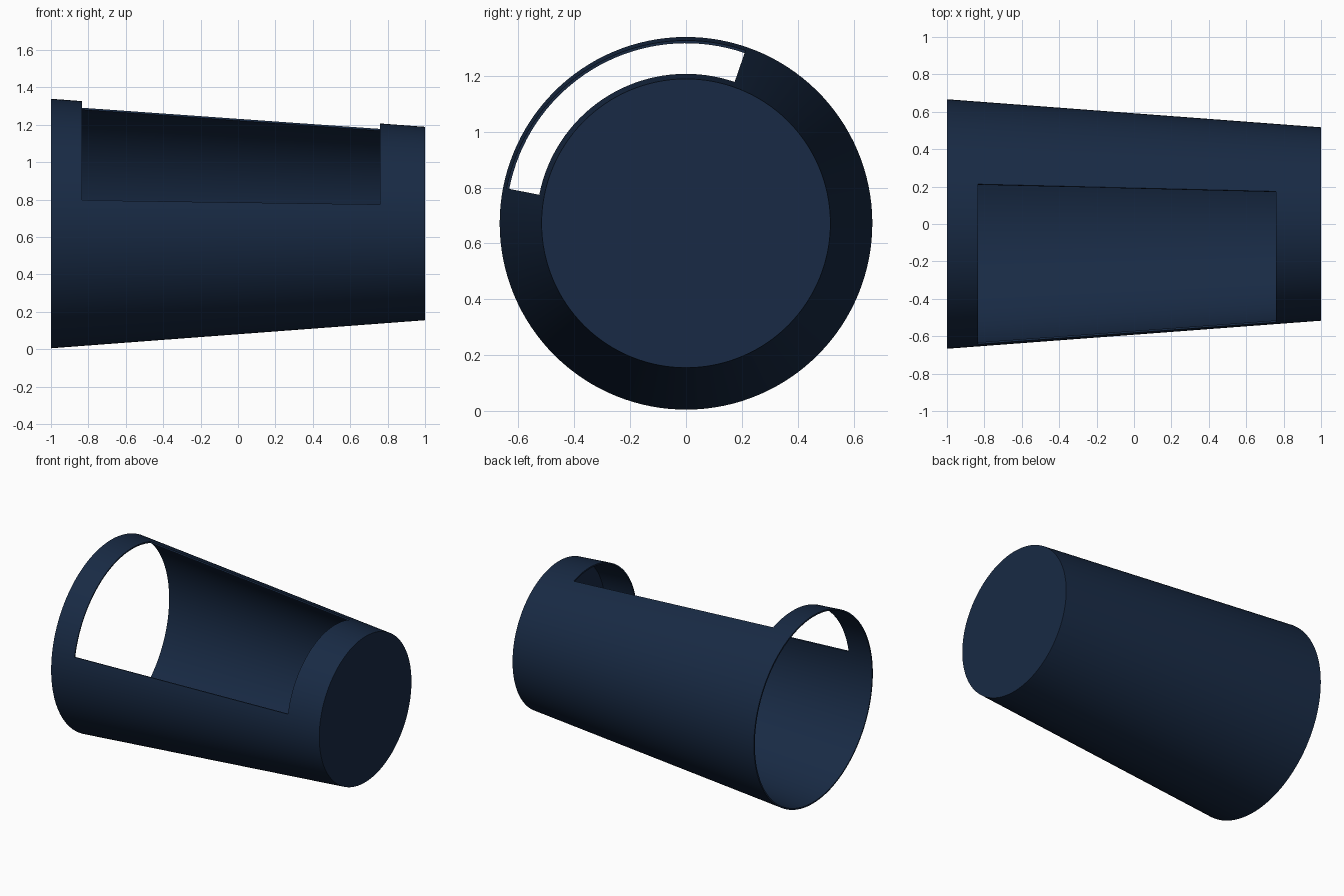
import bpy, bmesh
from math import radians, sin, cos

if "Cube" in bpy.data.objects:
    bpy.data.objects.remove(bpy.data.objects["Cube"])

CENTRE_Z = 0.672
R_OPEN, R_CLOSED = 0.667, 0.517      # radius at x = -1 and x = 1
STATIONS = [-1.0, -0.834, 0.76, 1.0]  # window lies between the middle two
WIN_START, WIN_END = 71, 169          # window angles around the axis
N_WIN, N_REST = 35, 93


def radius(x):
    return R_OPEN + (R_CLOSED - R_OPEN) * (x + 1) / 2


# angles: window span first, then the rest of the circle
angles = [WIN_START + (WIN_END - WIN_START) * k / N_WIN for k in range(N_WIN)]
rest = 360 - (WIN_END - WIN_START)
angles += [WIN_END + rest * k / N_REST for k in range(N_REST)]
n = len(angles)

# tapered wall with a window opening
bm = bmesh.new()
rings = []
for x in STATIONS:
    r = radius(x)
    rings.append([bm.verts.new((x, r * cos(radians(a)), CENTRE_Z + r * sin(radians(a))))
                  for a in angles])
for i in range(len(STATIONS) - 1):
    for j in range(n):
        if i == 1 and j < N_WIN:
            continue
        k = (j + 1) % n
        bm.faces.new((rings[i][j], rings[i][k], rings[i + 1][k], rings[i + 1][j]))

# closed end
bm.faces.new(rings[-1])

mesh = bpy.data.meshes.new("tapered_cup")
bm.to_mesh(mesh)
bm.free()
cup = bpy.data.objects.new("tapered_cup", mesh)
bpy.context.collection.objects.link(cup)
bpy.context.view_layer.objects.active = cup
cup.select_set(True)

# thin wall, grown inwards
shell = cup.modifiers.new("wall", 'SOLIDIFY')
shell.thickness = 0.01
shell.offset = -1
shell.use_even_offset = True
bpy.ops.object.modifier_apply(modifier=shell.name)
bpy.ops.object.shade_smooth_by_angle(angle=radians(30))

# dark navy colour
navy = bpy.data.materials.new("dark_navy")
navy.diffuse_color = (0.009, 0.023, 0.058, 1)
navy.use_nodes = True
navy.node_tree.nodes["Principled BSDF"].inputs["Base Color"].default_value = navy.diffuse_color
cup.data.materials.append(navy)
